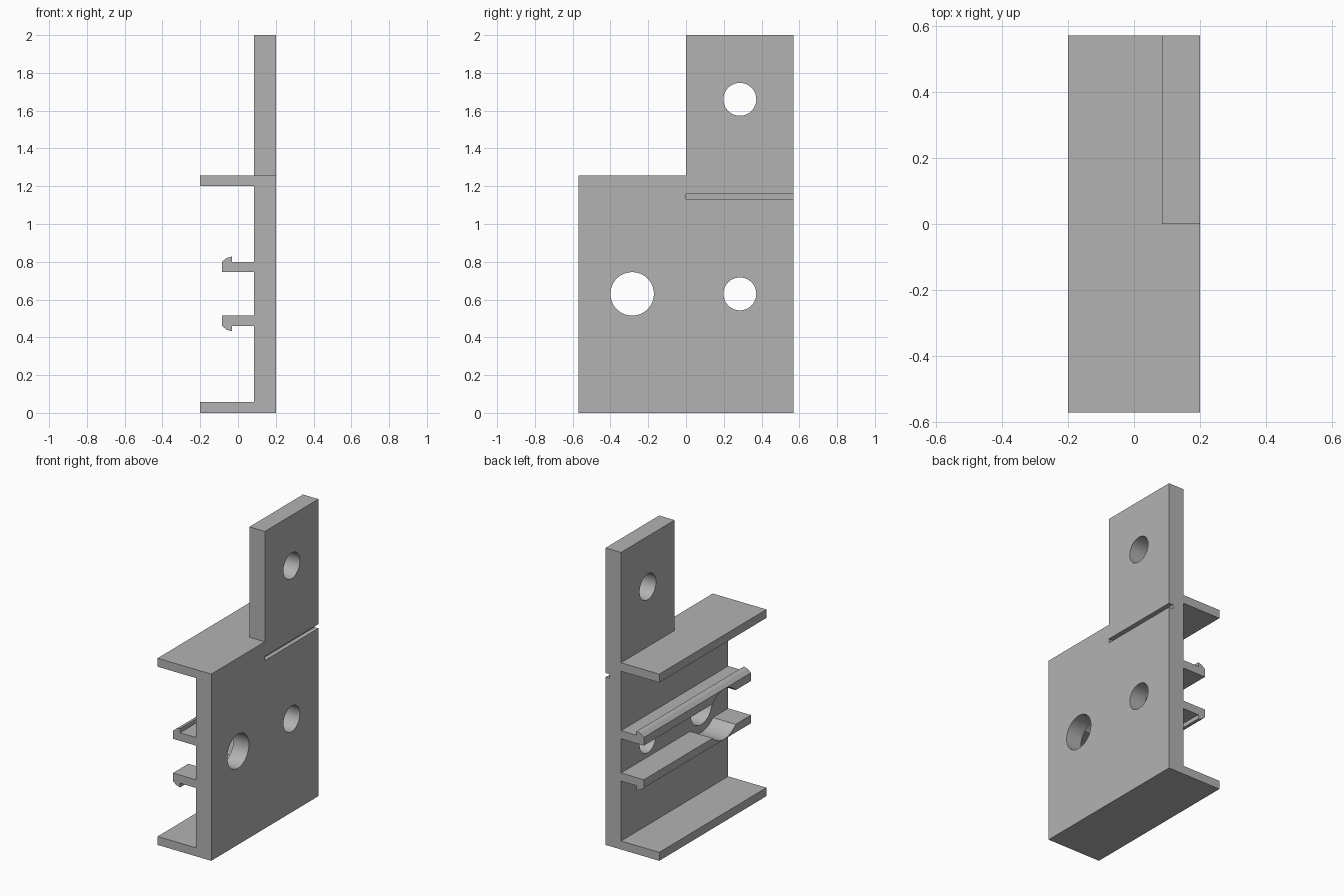
import bpy
import bmesh
import math
from mathutils import Matrix, Vector

cube = bpy.data.objects.get("Cube")
if cube:
    bpy.data.objects.remove(cube, do_unlink=True)

grey = bpy.data.materials.new("plain grey")
grey.use_nodes = True
grey.diffuse_color = (0.45, 0.45, 0.45, 1)
grey.node_tree.nodes["Principled BSDF"].inputs["Base Color"].default_value = grey.diffuse_color

HALF = 0.57                  # half the channel length along y
FACE, INNER = 0.2, 0.085     # outer and inner faces of the back plate
HOLE_Z = 0.63                # mid height between the rails


def finish(name, bm):
    bmesh.ops.recalc_face_normals(bm, faces=bm.faces[:])
    mesh = bpy.data.meshes.new(name)
    bm.to_mesh(mesh)
    bm.free()
    mesh.materials.append(grey)
    obj = bpy.data.objects.new(name, mesh)
    bpy.context.collection.objects.link(obj)
    return obj


def extrude(name, points, direction):
    """Extrude a closed outline of 3D points along a direction."""
    bm = bmesh.new()
    face = bm.faces.new([bm.verts.new(p) for p in points])
    new = bmesh.ops.extrude_face_region(bm, geom=[face])["geom"]
    verts = [g for g in new if isinstance(g, bmesh.types.BMVert)]
    bmesh.ops.translate(bm, verts=verts, vec=Vector(direction))
    return finish(name, bm)


def along_y(name, outline, start=-HALF, end=HALF):
    return extrude(name, [(x, start, z) for x, z in outline], (0, end - start, 0))


def rect(x0, x1, z0, z1):
    return [(x0, z0), (x1, z0), (x1, z1), (x0, z1)]


def bore(name, radius, y, z, x0, x1):
    """Cylinder lying along x, used as a cutter."""
    bm = bmesh.new()
    place = Matrix.Translation(((x0 + x1) / 2, y, z)) @ Matrix.Rotation(math.pi / 2, 4, 'Y')
    bmesh.ops.create_cone(bm, cap_ends=True, segments=64, radius1=radius,
                          radius2=radius, depth=x1 - x0, matrix=place)
    return finish(name, bm)


def combine(target, other, operation):
    """Apply a boolean and discard the second solid."""
    other.hide_render = True
    mod = target.modifiers.new(operation, 'BOOLEAN')
    mod.operation = operation
    mod.solver = 'EXACT'
    mod.object = other
    bpy.context.view_layer.objects.active = target
    bpy.ops.object.modifier_apply(modifier=mod.name)
    bpy.data.objects.remove(other, do_unlink=True)


# Back plate with the raised tab on its rear half
side = [(-HALF, 0), (HALF, 0), (HALF, 2), (0, 2), (0, 1.257), (-HALF, 1.257)]
bracket = extrude("mounting_bracket", [(INNER, y, z) for y, z in side], (FACE - INNER, 0, 0))

# Bottom and top flanges
for name, z0, z1 in (("bottom_flange", 0, 0.057), ("top_flange", 1.2, 1.257)):
    combine(bracket, along_y(name, rect(-0.2, 0.14, z0, z1)), 'UNION')

# Hooked snap rails, mirrored about the hole height and relieved for the screw head
hook = [(0.14, 0.115), (0.14, 0.17), (-0.032, 0.17), (-0.032, 0.198),
        (-0.06, 0.19), (-0.085, 0.17), (-0.085, 0.115)]
for name, sign in (("upper_rail", 1), ("lower_rail", -1)):
    rail = along_y(name, [(x, HOLE_Z + sign * h) for x, h in hook])
    combine(rail, bore("head_relief", 0.168, -0.285, HOLE_Z, -0.3, INNER), 'DIFFERENCE')
    combine(bracket, rail, 'UNION')

# Through holes
for radius, y, z in ((0.115, -0.285, HOLE_Z), (0.087, 0.285, HOLE_Z), (0.087, 0.285, 1.66)):
    combine(bracket, bore("hole_cutter", radius, y, z, 0, 0.3), 'DIFFERENCE')

# Shallow break-off groove under the tab
combine(bracket, along_y("groove_cutter", rect(0.17, 0.25, 1.13, 1.158), 0, 0.7), 'DIFFERENCE')

bpy.ops.object.select_all(action='DESELECT')
bracket.select_set(True)
bpy.context.view_layer.objects.active = bracket
bpy.ops.object.shade_smooth_by_angle(angle=math.radians(20))
